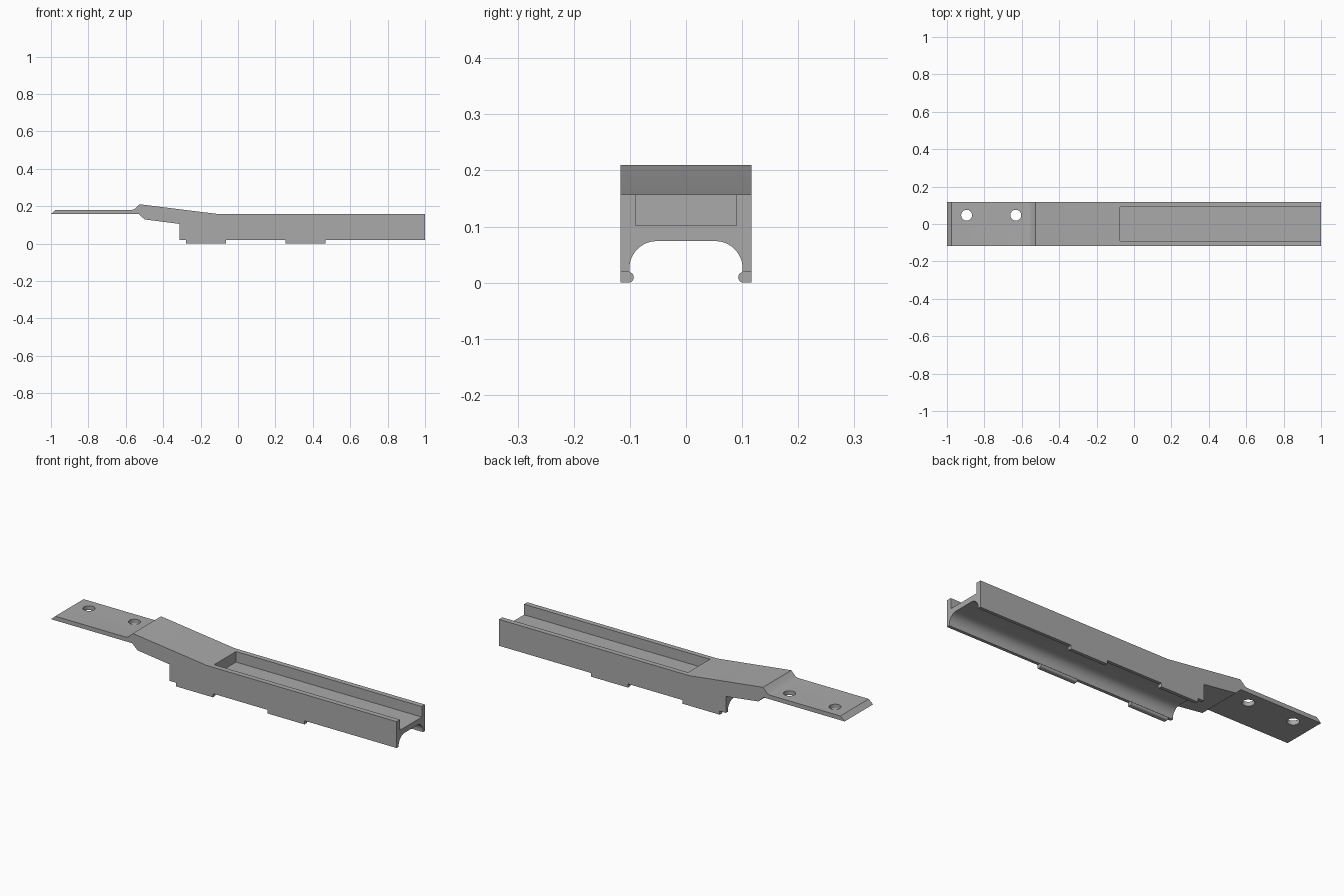
import bpy, bmesh, math
from mathutils import Vector

if "Cube" in bpy.data.objects:
    bpy.data.objects.remove(bpy.data.objects["Cube"])

grey = bpy.data.materials.new("plain grey")
grey.use_nodes = True
grey.diffuse_color = (0.4, 0.4, 0.4, 1)
grey.node_tree.nodes["Principled BSDF"].inputs["Base Color"].default_value = (0.4, 0.4, 0.4, 1)

HALF = 0.117   # half width of the body


def prism(name, points, axis, start, end):
    """Extrude a 2D outline along an axis: 'x' (y, z), 'y' (x, z) or 'z' (x, y)."""
    place = {"x": lambda a, b, t: (t, a, b),
             "y": lambda a, b, t: (a, t, b),
             "z": lambda a, b, t: (a, b, t)}[axis]
    bm = bmesh.new()
    face = bm.faces.new([bm.verts.new(place(a, b, start)) for a, b in points])
    side = bmesh.ops.extrude_face_region(bm, geom=[face])["geom"]
    bmesh.ops.translate(bm, verts=[v for v in side if isinstance(v, bmesh.types.BMVert)],
                        vec=Vector(place(0, 0, end - start)))
    bmesh.ops.recalc_face_normals(bm, faces=bm.faces)
    mesh = bpy.data.meshes.new(name)
    bm.to_mesh(mesh)
    bm.free()
    mesh.materials.append(grey)
    obj = bpy.data.objects.new(name, mesh)
    bpy.context.collection.objects.link(obj)
    return obj


def arc(cx, cz, r, a0, a1, steps):
    angles = [math.radians(a0 + (a1 - a0) * i / steps) for i in range(steps + 1)]
    return [(cx + r * math.cos(a), cz + r * math.sin(a)) for a in angles]


def cut(target, cutter):
    cutter.hide_render = True
    mod = target.modifiers.new("cut", "BOOLEAN")
    mod.operation = "DIFFERENCE"
    mod.solver = "EXACT"
    mod.object = cutter
    bpy.context.view_layer.objects.active = target
    bpy.ops.object.modifier_apply(modifier=mod.name)
    bpy.data.objects.remove(cutter)


def smooth(obj):
    bpy.ops.object.select_all(action="DESELECT")
    obj.select_set(True)
    bpy.context.view_layer.objects.active = obj
    bpy.ops.object.shade_smooth_by_angle(angle=math.radians(30))


# Body: tongue, raised neck and long rail in one side profile
body = prism("rail_body", [
    (-1, 0.158), (-0.975, 0.18), (-0.565, 0.18), (-0.553, 0.184), (-0.527, 0.21),
    (-0.1, 0.157), (1, 0.157), (1, 0.019), (-0.313, 0.019), (-0.313, 0.105),
    (-0.5, 0.129), (-0.53, 0.158)], "y", -HALF, HALF)

# Open-ended pocket in the top
cut(body, prism("pocket_cutter", [(-0.09, 0.102), (0.09, 0.102), (0.09, 0.3), (-0.09, 0.3)],
                "x", -0.075, 1.1))

# Arched channel along the underside
arch = [(0.101, -0.05)] + arc(0.052, 0.025, 0.049, 0, 90, 12)
arch += [(-y, z) for y, z in reversed(arch)]
cut(body, prism("channel_cutter", arch, "x", -0.4, 1.1))

# Two screw holes in the tongue
for x in (-0.895, -0.632):
    cut(body, prism("hole_cutter", arc(x, 0.047, 0.029, 0, 348.75, 31), "z", 0.1, 0.3))
smooth(body)

# Rounded snap lips under both walls
lip = [(HALF, 0.0)] + [(HALF, 0.019)] + arc(0.1025, 0.0095, 0.0095, 90, 270, 10)
for side, sign in (("left", 1), ("right", -1)):
    for place, x0, x1 in (("inner", -0.277, -0.063), ("outer", 0.254, 0.467)):
        smooth(prism(f"{place}_lip_{side}", [(sign * y, z) for y, z in lip], "x", x0, x1))
